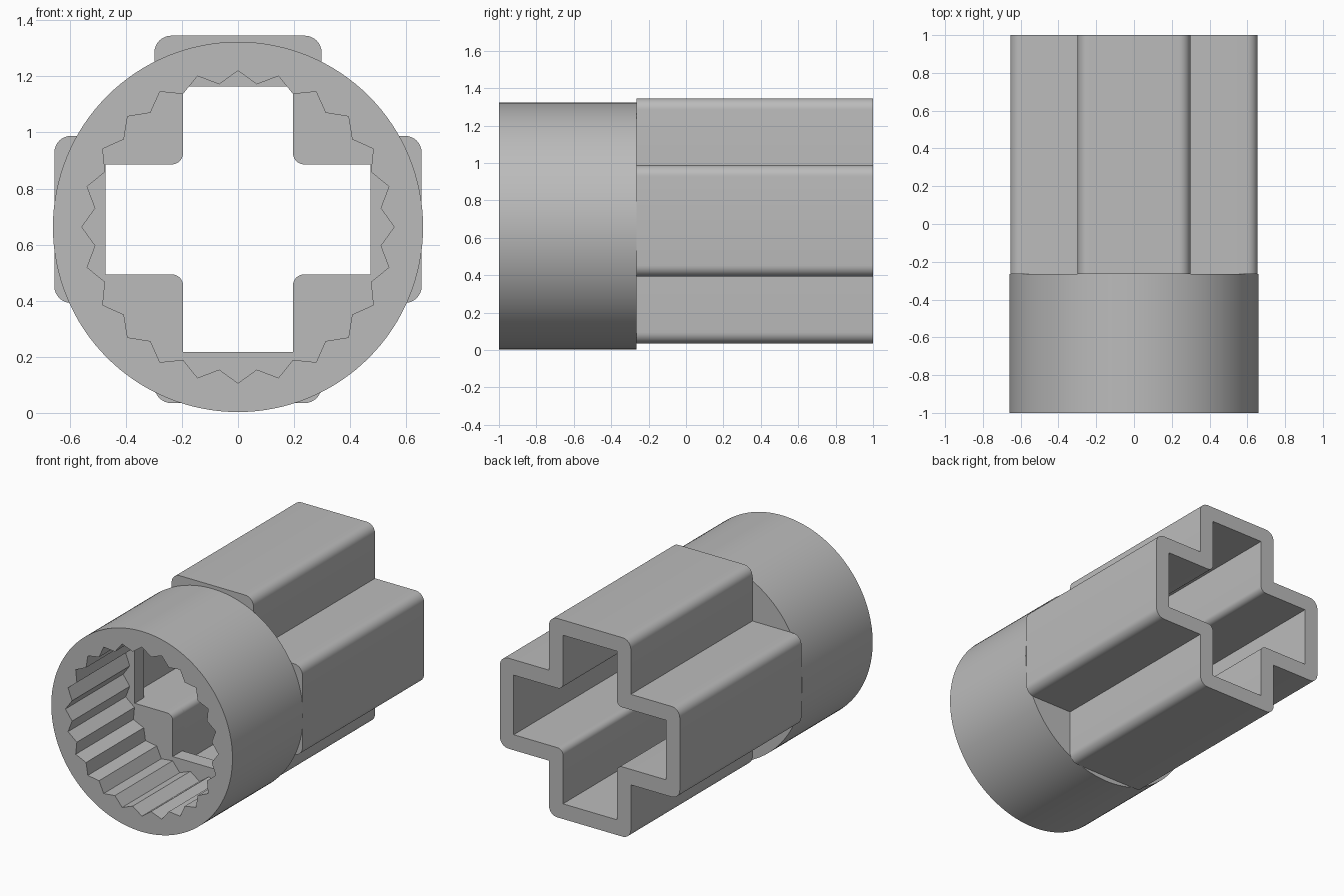
import bpy, bmesh, math

if "Cube" in bpy.data.objects:
    bpy.data.objects.remove(bpy.data.objects["Cube"], do_unlink=True)

RING_Z, TUBE_Z = 0.663, 0.69      # axis heights of collar and cross tube
RING_END = -0.265                 # where the collar meets the tube

grey = bpy.data.materials.new("plain_grey")
grey.use_nodes = True
colour = (0.5, 0.5, 0.5, 1)
grey.diffuse_color = colour
grey.node_tree.nodes["Principled BSDF"].inputs["Base Color"].default_value = colour


def circle(radius, count, inner=None):
    """Round outline, or a toothed one when an inner radius is given."""
    pts = []
    for i in range(count):
        r = inner if inner and i % 2 else radius
        a = math.tau * i / count
        pts.append((r * math.sin(a), r * math.cos(a)))
    return pts


def arc(cx, cz, r, start, end, steps=8):
    return [(cx + r * math.cos(math.radians(start + (end - start) * i / steps)),
             cz + r * math.sin(math.radians(start + (end - start) * i / steps)))
            for i in range(steps + 1)]


def cross(reach, half, tip_r=0, notch_r=0):
    """Plus outline with optional rounding of arm tips and inner notches."""
    quarter = [(reach, -half), (reach, half)]
    if tip_r:
        c, h = reach - tip_r, half - tip_r
        quarter = arc(c, -h, tip_r, -90, 0) + arc(c, h, tip_r, 0, 90)
    if notch_r:
        quarter += arc(half + notch_r, half + notch_r, notch_r, 270, 180)
    else:
        quarter.append((half, half))
    pts = []
    for _ in range(4):
        pts += quarter
        quarter = [(-z, x) for x, z in quarter]
    return pts


def prism(name, outline, z, y0, y1):
    """Extrude an x-z outline along y."""
    bm = bmesh.new()
    face = bm.faces.new([bm.verts.new((x, y0, z + h)) for x, h in outline])
    out = bmesh.ops.extrude_face_region(bm, geom=[face])["geom"]
    bmesh.ops.translate(bm, vec=(0, y1 - y0, 0),
                        verts=[v for v in out if isinstance(v, bmesh.types.BMVert)])
    bmesh.ops.recalc_face_normals(bm, faces=bm.faces)
    mesh = bpy.data.meshes.new(name)
    bm.to_mesh(mesh)
    bm.free()
    mesh.materials.append(grey)
    obj = bpy.data.objects.new(name, mesh)
    bpy.context.collection.objects.link(obj)
    return obj


def carve(obj, cutters):
    """Subtract the cutters and shade the result."""
    for cutter in cutters:
        mod = obj.modifiers.new("cut", 'BOOLEAN')
        mod.operation, mod.solver, mod.object = 'DIFFERENCE', 'EXACT', cutter
    bpy.context.view_layer.update()
    graph = bpy.context.evaluated_depsgraph_get()
    mesh = bpy.data.meshes.new_from_object(obj.evaluated_get(graph))
    obj.modifiers.clear()
    obj.data = mesh
    bpy.ops.object.select_all(action='DESELECT')
    obj.select_set(True)
    bpy.context.view_layer.objects.active = obj
    bpy.ops.object.shade_smooth_by_angle(angle=math.radians(25))


# Solid parts
collar = prism("round_collar", circle(0.66, 128), RING_Z, -1, RING_END)
tube = prism("cross_tube", cross(0.655, 0.298, tip_r=0.06), TUBE_Z, RING_END, 1)

# Toothed socket, narrow stop plate opening, and hollow of the tube
socket = prism("socket_cutter", circle(0.557, 48, 0.513), RING_Z, -1.1, -0.4)
stop = prism("stop_cutter", cross(0.473, 0.196, notch_r=0.04), TUBE_Z, -0.5, -0.28)
hollow = prism("hollow_cutter", cross(0.555, 0.196, notch_r=0.04), TUBE_Z, -0.3, 1.1)
cutters = [socket, stop, hollow]
for c in cutters:
    c.hide_render = True

carve(collar, cutters)
carve(tube, [hollow])
for c in cutters:
    bpy.data.objects.remove(c, do_unlink=True)
